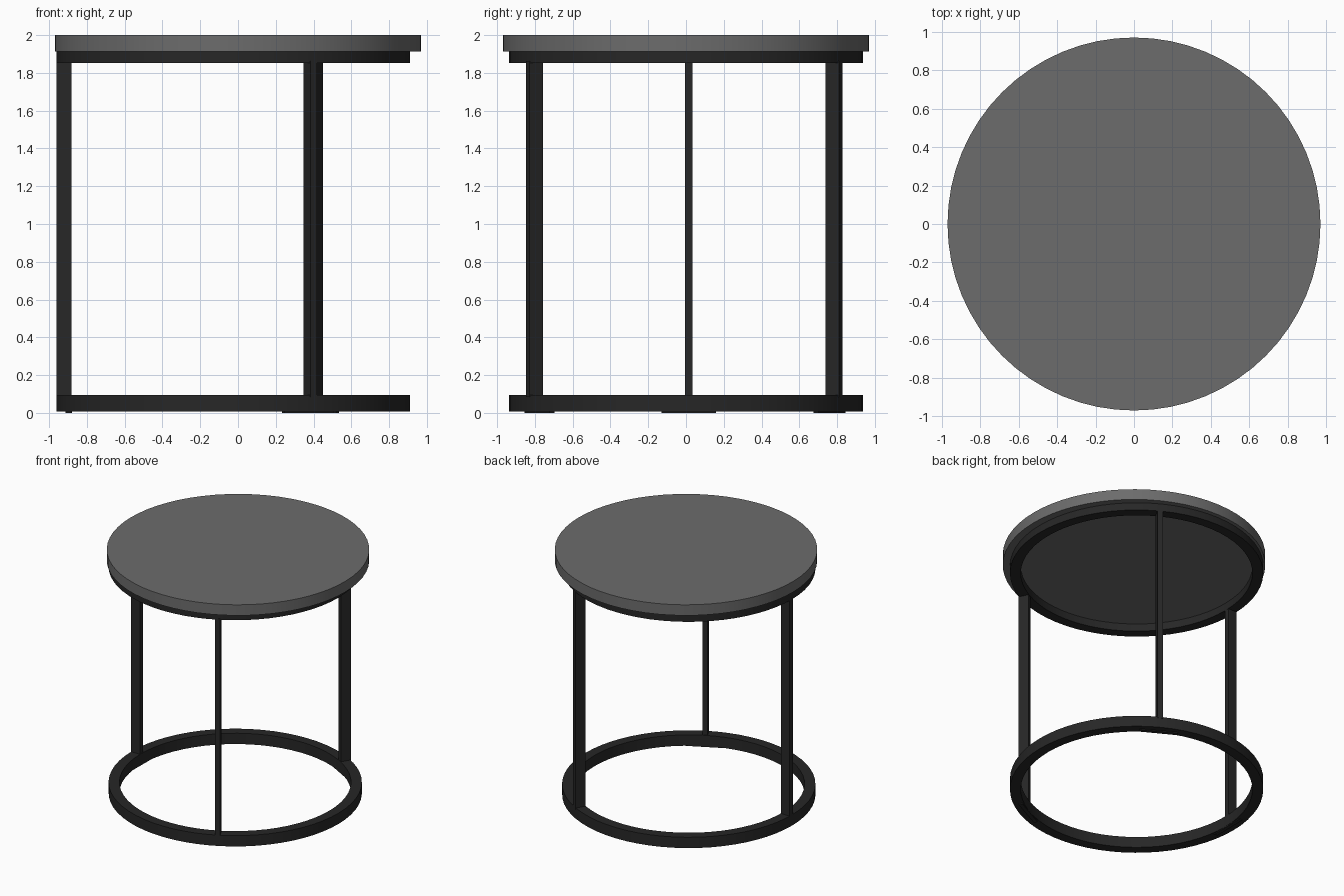
import bpy
import bmesh
from math import atan2, cos, sin, pi, radians
from mathutils import Matrix

cube = bpy.data.objects.get("Cube")
if cube:
    bpy.data.objects.remove(cube, do_unlink=True)

SIDES = 64
FRAME_X = -0.025          # the frame sits slightly off the top's centre
OUTER, BAR, THICK = 0.936, 0.08, 0.04
FOOT_Z, LOW_TOP, HIGH_BASE, TOP_BASE = 0.007, 0.095, 1.852, 1.913


def material(name, value):
    mat = bpy.data.materials.new(name)
    mat.use_nodes = True
    colour = (value, value, value, 1)
    mat.diffuse_color = colour
    mat.node_tree.nodes["Principled BSDF"].inputs["Base Color"].default_value = colour
    return mat


def finish(name, bm, mat, smooth=False):
    bmesh.ops.recalc_face_normals(bm, faces=bm.faces)
    mesh = bpy.data.meshes.new(name)
    bm.to_mesh(mesh)
    bm.free()
    mesh.materials.append(mat)
    obj = bpy.data.objects.new(name, mesh)
    bpy.context.collection.objects.link(obj)
    if smooth:
        bpy.ops.object.select_all(action="DESELECT")
        obj.select_set(True)
        bpy.context.view_layer.objects.active = obj
        bpy.ops.object.shade_smooth_by_angle(angle=radians(30))
    return obj


def ring(name, z0, z1, mat):
    """Flat band with a rectangular section, swept round the frame axis."""
    bm = bmesh.new()
    inner = OUTER - BAR
    section = [(inner, z0), (OUTER, z0), (OUTER, z1), (inner, z1)]
    loops = []
    for i in range(SIDES):
        a = 2 * pi * i / SIDES
        loops.append([bm.verts.new((FRAME_X + r * cos(a), r * sin(a), z)) for r, z in section])
    for i, loop in enumerate(loops):
        after = loops[(i + 1) % SIDES]
        for j in range(4):
            k = (j + 1) % 4
            bm.faces.new((loop[j], after[j], after[k], loop[k]))
    return finish(name, bm, mat, True)


def block(name, size, x, y, z0, angle, mat):
    bm = bmesh.new()
    matrix = (Matrix.Translation((x, y, z0 + size[2] / 2))
              @ Matrix.Rotation(angle, 4, "Z") @ Matrix.Diagonal((*size, 1)))
    bmesh.ops.create_cube(bm, size=1, matrix=matrix)
    return finish(name, bm, mat)


grey = material("Grey top", 0.15)
black = material("Black metal", 0.02)

# Round table top
bm = bmesh.new()
bmesh.ops.create_cone(bm, cap_ends=True, segments=SIDES, radius1=0.97, radius2=0.97,
                      depth=2 - TOP_BASE, matrix=Matrix.Translation((0, 0, 1 + TOP_BASE / 2)))
finish("table_top", bm, grey, True)

# Upper and lower hoops
ring("upper_ring", HIGH_BASE, TOP_BASE, black)
ring("base_ring", FOOT_Z, LOW_TOP, black)

# Flat legs set edge-on to the hoops, each with a thin pad beneath
legs = {"right": (-0.921, 0.015), "front_left": (0.383, -0.802), "back_left": (0.414, 0.784)}
for side, (x, y) in legs.items():
    angle = atan2(y, x - FRAME_X)
    block(side + "_leg", (BAR, THICK, HIGH_BASE - LOW_TOP + 0.02), x, y, LOW_TOP - 0.01, angle, black)
    r = OUTER - BAR + 0.015
    block(side + "_foot_pad", (0.03, 0.29, 0.01),
          FRAME_X + r * cos(angle), r * sin(angle), 0, angle, black)
